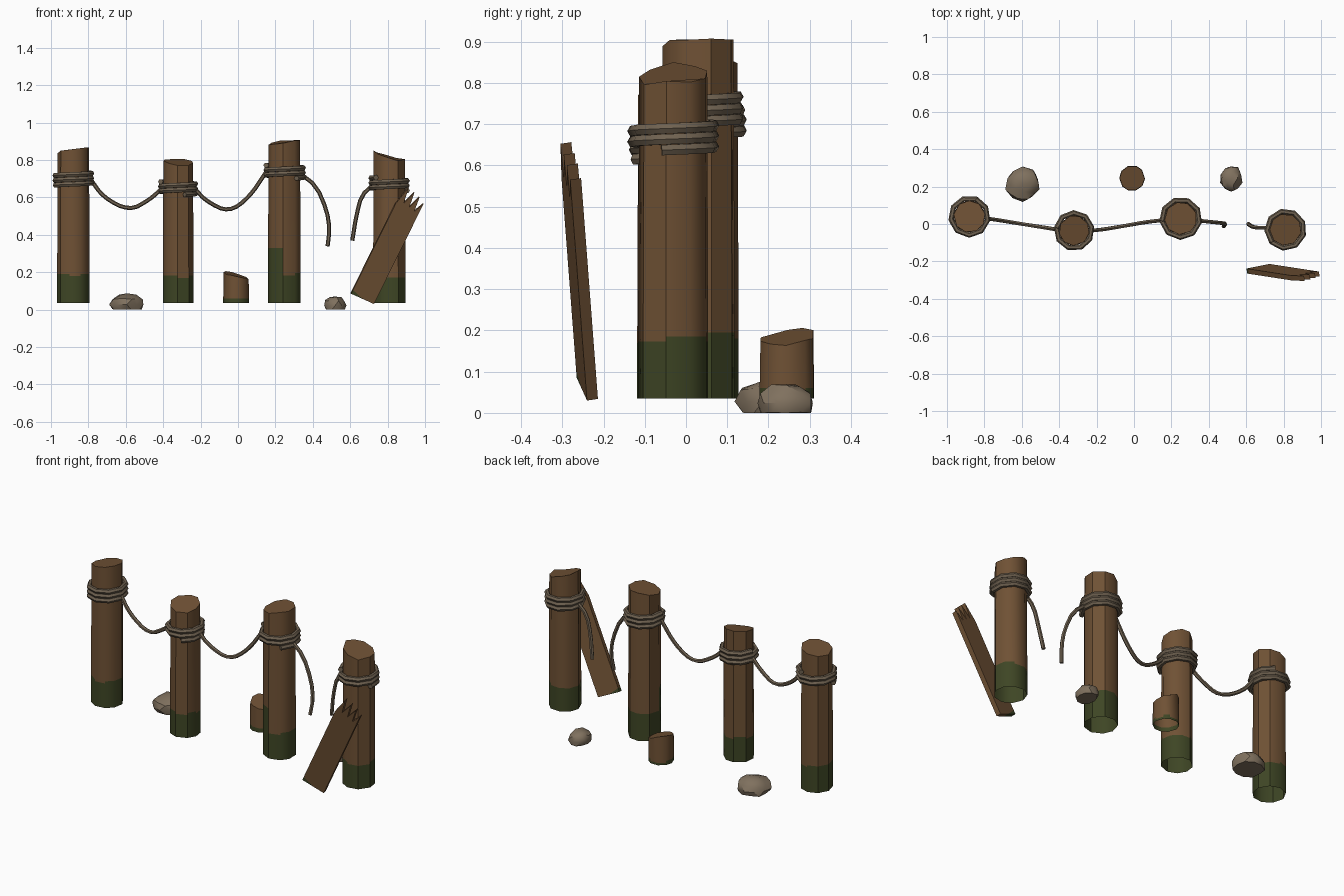
import bpy, bmesh, math, random
from mathutils import Vector

random.seed(4)
cube = bpy.data.objects.get("Cube")
if cube:
    bpy.data.objects.remove(cube)


def material(name, rgb):
    m = bpy.data.materials.new(name)
    m.use_nodes = True
    m.diffuse_color = (*rgb, 1)
    m.node_tree.nodes["Principled BSDF"].inputs["Base Color"].default_value = (*rgb, 1)
    return m


WOOD = material("weathered wood", (0.16, 0.083, 0.035))
MOSS = material("dark moss", (0.048, 0.060, 0.018))
ROPE = material("old rope", (0.158, 0.120, 0.080))
ROCK = material("tan rock", (0.215, 0.165, 0.113))


def finish(bm, name, mats, angle=40):
    bmesh.ops.recalc_face_normals(bm, faces=bm.faces)
    mesh = bpy.data.meshes.new(name)
    bm.to_mesh(mesh)
    bm.free()
    obj = bpy.data.objects.new(name, mesh)
    bpy.context.collection.objects.link(obj)
    for m in mats:
        mesh.materials.append(m)
    bpy.ops.object.select_all(action="DESELECT")
    obj.select_set(True)
    bpy.context.view_layer.objects.active = obj
    bpy.ops.object.shade_smooth_by_angle(angle=math.radians(angle))
    return obj


def log(name, x, y, r, z_top, slope, moss, tall=None, sides=9, turn=0.0):
    """Open-bottomed log with a slanted, uneven top and stepped moss."""
    bm = bmesh.new()
    levels = [0.035, moss - 0.012, moss] + ([tall] if tall else []) + [None]
    angles = [turn + (i + random.uniform(-.12, .12)) * math.tau / sides for i in range(sides)]
    rings = []
    for z in levels:
        ring = []
        for a in angles:
            c, s = math.cos(a), math.sin(a)
            h = z
            if z is None:
                h = z_top + slope[0] * c + slope[1] * s + random.uniform(-.008, .008)
            k = r * (1.0 if z is None else 1.03)
            ring.append(bm.verts.new((x + k * c, y + k * s, h)))
        rings.append(ring)
    for i in range(sides):
        j = (i + 1) % sides
        mid = math.degrees(angles[i] + math.pi / sides) % 360
        low = random.random() < 0.4
        for k in range(len(levels) - 1):
            f = bm.faces.new((rings[k][i], rings[k][j], rings[k + 1][j], rings[k + 1][i]))
            mossy = k == 0 or (k == 1 and not low)
            if tall and 170 < mid < 275 and k < 3:
                mossy = True
            f.material_index = int(mossy)
    bm.faces.new(rings[-1])
    return finish(bm, name, (WOOD, MOSS))


def tube(name, points, radius, sides=6, smooth_steps=0):
    """Sweep a round section along a path, optionally rounding the path first."""
    pts = [Vector(p) for p in points]
    for _ in range(smooth_steps):
        cut = [pts[0]]
        for a, b in zip(pts, pts[1:]):
            cut += [a.lerp(b, .25), a.lerp(b, .75)]
        pts = cut + [pts[-1]]
    bm = bmesh.new()
    rings = []
    for i, p in enumerate(pts):
        t = (pts[min(i + 1, len(pts) - 1)] - pts[max(i - 1, 0)]).normalized()
        ref = Vector((0, 1, 0)) if abs(t.y) < .75 and smooth_steps else Vector((0, 0, 1))
        u = t.cross(ref).normalized()
        v = t.cross(u)
        rings.append([bm.verts.new(p + radius * (u * math.cos(a) + v * math.sin(a)))
                      for a in (k * math.tau / sides for k in range(sides))])
    for a, b in zip(rings, rings[1:]):
        for k in range(sides):
            m = (k + 1) % sides
            bm.faces.new((a[k], a[m], b[m], b[k]))
    bm.faces.new(rings[0])
    bm.faces.new(rings[-1])
    return finish(bm, name, (ROPE,), 50)


def coil(name, x, y, r, z, start):
    """Rope wound almost three times round a post."""
    seg, turns, pitch = 9, 2.7, 0.026
    pts = []
    for i in range(int(seg * turns) + 1):
        a = start + i * math.tau / seg
        pts.append((x + r * math.cos(a), y + r * math.sin(a), z + pitch * i / seg))
    return tube(name, pts, 0.0145)


# Posts with their rope windings: x, y, radius, top, top slope, moss, tall moss, coil base
posts = [
    ("far_right", -0.88, 0.04, 0.085, 0.853, (0.012, 0), 0.192, None, 0.665, 3.3),
    ("mid_right", -0.32, -0.035, 0.081, 0.790, (-0.008, 0.014), 0.182, None, 0.615, -1.2),
    ("mid_left", 0.25, 0.03, 0.087, 0.900, (0.014, 0.004), 0.195, 0.33, 0.703, -0.9),
    ("far_left", 0.81, -0.03, 0.085, 0.822, (-0.024, 0.008), 0.185, None, 0.637, -0.3),
]
for n, x, y, r, top, slope, moss, tall, cz, start in posts:
    log(n + "_post", x, y, r, top, slope, moss, tall, turn=random.random())
    coil(n + "_rope_coil", x, y, r + 0.014, cz, start)

# Short broken stump
log("stump", -0.01, 0.245, 0.067, 0.186, (-0.015, 0.004), 0.060, sides=10)

# Sagging and snapped ropes between the posts
tube("right_hanging_rope",
     [(-0.79, .03, .70), (-.72, .02, .60), (-.58, -.003, .528), (-.47, -.02, .59), (-.41, -.03, .645)],
     0.011, smooth_steps=2)
tube("middle_hanging_rope",
     [(-.23, -.035, .645), (-.17, -.03, .58), (-.05, -.01, .52), (.06, .01, .60), (.15, .02, .735)],
     0.011, smooth_steps=2)
tube("left_snapped_rope",
     [(.33, .02, .73), (.42, .01, .66), (.475, .005, .53), (.49, 0, .43), (.479, -.012, .34)],
     0.011, smooth_steps=1)
tube("far_left_snapped_rope",
     [(.72, -.02, .665), (.66, -.02, .61), (.632, -.015, .50), (.611, 0, .37)],
     0.011, smooth_steps=1)

# Leaning plank with a splintered end, outlined as (across, along)
origin = Vector((0.605, -0.265, 0.085))
across = Vector((0.122, 0.025, -0.055))
along = Vector((0.260, -0.040, 0.525))
thick = across.cross(along).normalized() * -0.027
outline = [(0, 0), (1, 0), (1, 1.02), (.80, .92), (.74, 1.06), (.55, .94),
           (.47, 1.08), (.28, .95), (.18, 1.10), (0, .92)]
bm = bmesh.new()
front = [bm.verts.new(origin + across * u + along * v) for u, v in outline]
back = [bm.verts.new(p.co + (thick if thick.y > 0 else -thick)) for p in front]
bm.faces.new(front)
bm.faces.new(back)
for i in range(len(front)):
    j = (i + 1) % len(front)
    bm.faces.new((front[i], front[j], back[j], back[i]))
# Mossy lower corner
corner = origin + across * 0.5
normal = Vector((0.55, 0, 0.6)).normalized()
bmesh.ops.bisect_plane(bm, geom=bm.verts[:] + bm.edges[:] + bm.faces[:],
                       plane_co=corner, plane_no=normal)
for f in bm.faces:
    f.material_index = int((f.calc_center_median() - corner).dot(normal) < -1e-4)
finish(bm, "broken_plank", (WOOD, MOSS), 25)


def rock(name, x, y, size):
    """Faceted boulder with a flat underside."""
    bm = bmesh.new()
    bmesh.ops.create_icosphere(bm, subdivisions=2, radius=1)
    for v in bm.verts:
        v.co *= random.uniform(0.88, 1.04)
        v.co.z = max(v.co.z, -0.45)
        v.co = Vector((x + v.co.x * size[0], y + v.co.y * size[1], (v.co.z + 0.45) * size[2]))
    bmesh.ops.dissolve_limit(bm, angle_limit=math.radians(12), verts=bm.verts, edges=bm.edges)
    finish(bm, name, (ROCK,), 32)


rock("large_rock", -0.595, 0.215, (0.095, 0.095, 0.061))
rock("small_rock", 0.52, 0.243, (0.062, 0.072, 0.052))
